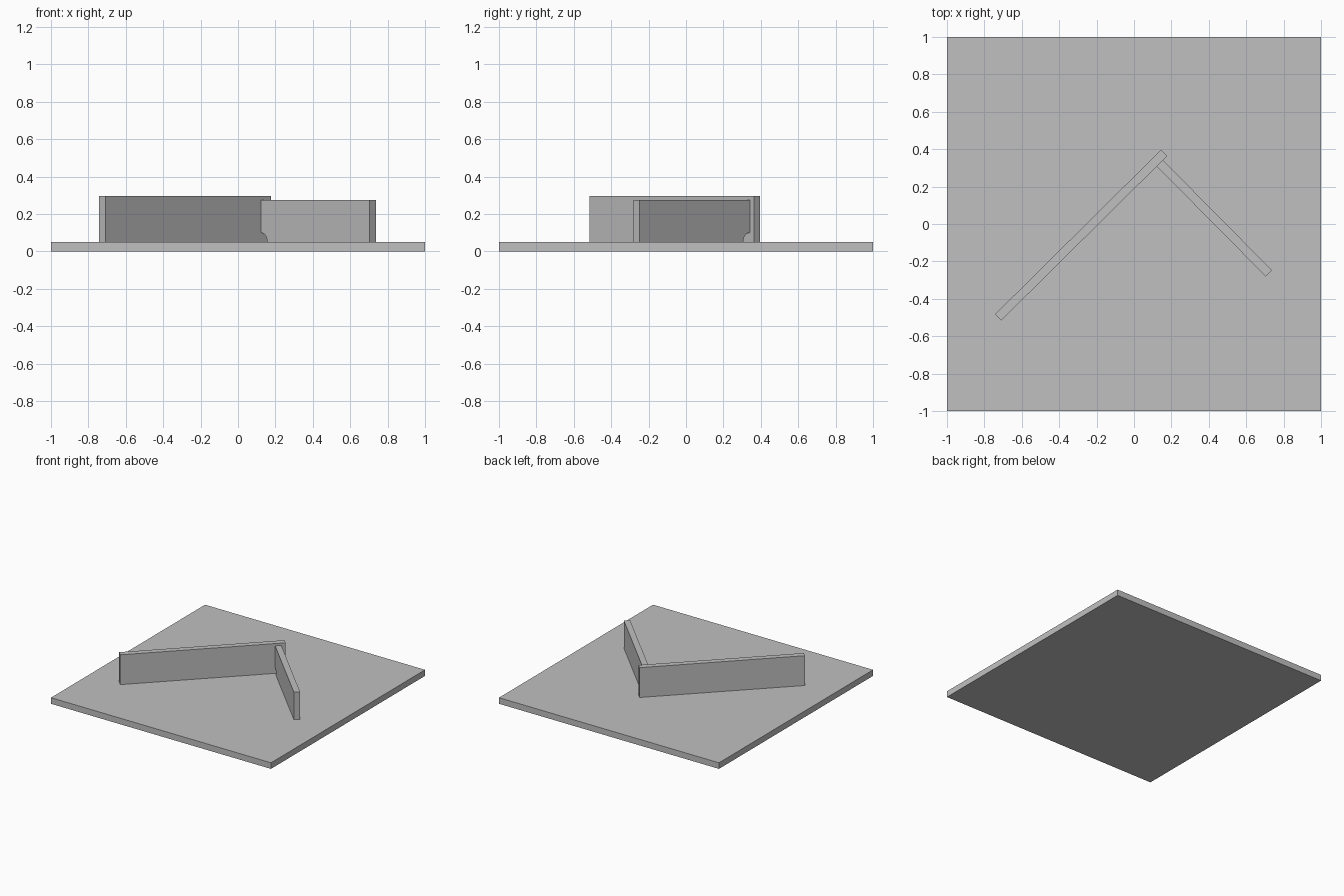
import bpy
import math
from mathutils import Matrix

cube = bpy.data.objects.get("Cube")
if cube:
    bpy.data.objects.remove(cube, do_unlink=True)

GREY = (0.53, 0.53, 0.53, 1)
mat = bpy.data.materials.new("plain grey")
mat.use_nodes = True
mat.diffuse_color = GREY
mat.node_tree.nodes["Principled BSDF"].inputs["Base Color"].default_value = GREY

BASE_TOP = 0.05
WALL = 0.047


def extruded(name, profile, depth, matrix):
    """Extrude an x-z profile symmetrically along y, then place it."""
    n = len(profile)
    verts = [(x, y, z) for y in (-depth / 2, depth / 2) for x, z in profile]
    faces = [tuple(range(n)), tuple(reversed(range(n, 2 * n)))]
    faces += [(i, i + n, (i + 1) % n + n, (i + 1) % n) for i in range(n)]
    mesh = bpy.data.meshes.new(name)
    mesh.from_pydata(verts, [], faces)
    mesh.transform(matrix)
    mesh.materials.append(mat)
    obj = bpy.data.objects.new(name, mesh)
    bpy.context.collection.objects.link(obj)
    return obj


def wall(name, start, end, top, notch=0):
    """Upright wall from start to end, with an optional round notch at the start's foot."""
    dx, dy = end[0] - start[0], end[1] - start[1]
    length, height = math.hypot(dx, dy), top - BASE_TOP
    profile = [(length, 0), (length, height), (0, height)]
    if notch:
        steps = 12
        arc = [math.pi / 2 * (1 - i / steps) for i in range(steps + 1)]
        profile += [(notch * math.cos(a), notch * math.sin(a)) for a in arc]
    else:
        profile.append((0, 0))
    place = Matrix.Translation((*start, BASE_TOP)) @ Matrix.Rotation(math.atan2(dy, dx), 4, 'Z')
    return extruded(name, profile, WALL, place)


# Square base plate
extruded("base_plate", [(-1, 0), (1, 0), (1, BASE_TOP), (-1, BASE_TOP)], 2, Matrix.Identity(4))

# Two walls meeting at a right angle
wall("long_wall", (-0.726, -0.499), (0.161, 0.38), 0.295)
wall("short_wall", (0.138, 0.325), (0.721, -0.264), 0.276, notch=0.05)
